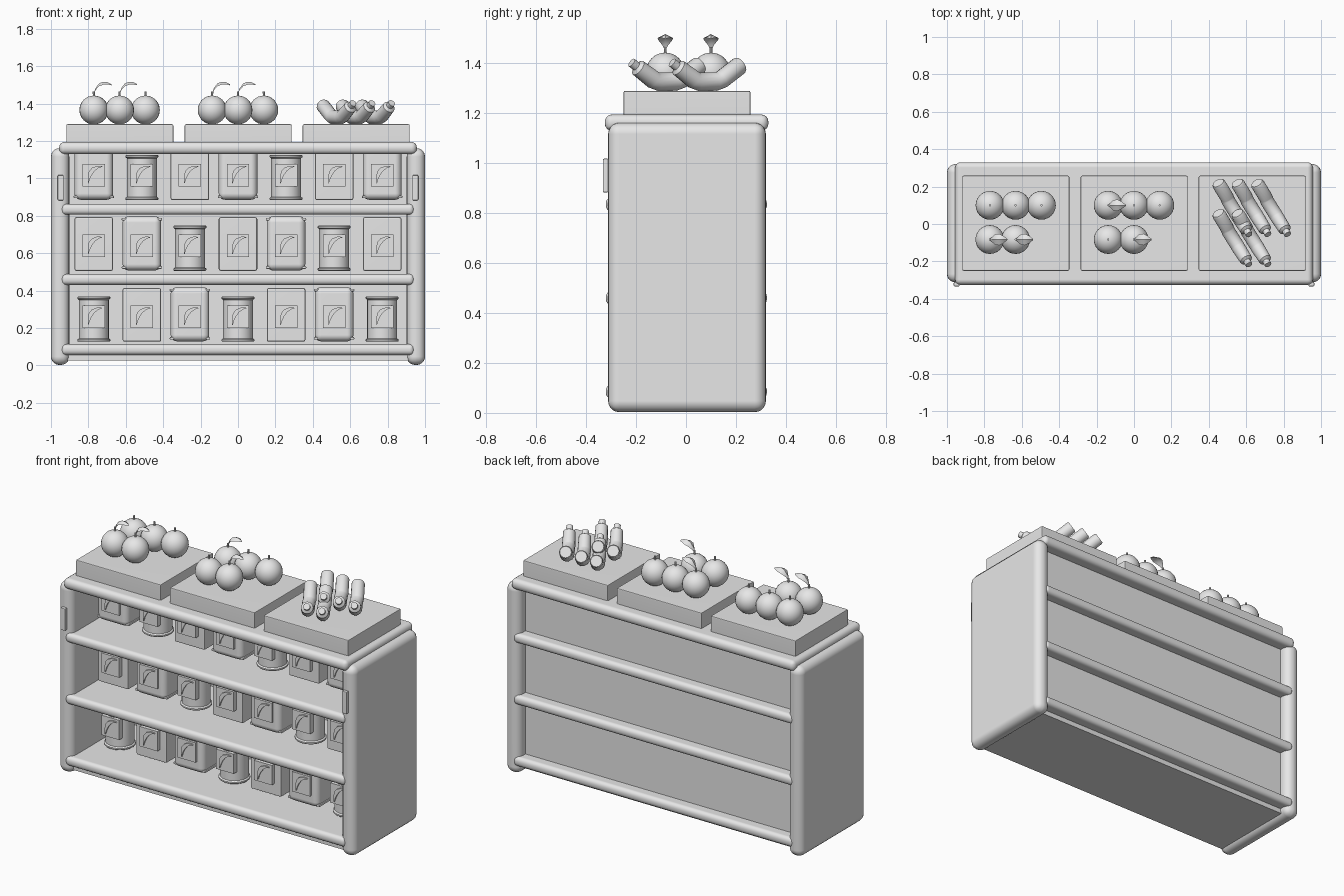
import bpy, bmesh, math
from mathutils import Vector

cube = bpy.data.objects.get("Cube")
if cube:
    bpy.data.objects.remove(cube, do_unlink=True)

grey = bpy.data.materials.new("plain_grey")
grey.use_nodes = True
grey.diffuse_color = (0.8, 0.8, 0.8, 1)
grey.node_tree.nodes["Principled BSDF"].inputs["Base Color"].default_value = (0.8, 0.8, 0.8, 1)


def finish(name, bm, at=(0, 0, 0)):
    """Turn a bmesh into a smooth-by-angle object."""
    bmesh.ops.recalc_face_normals(bm, faces=bm.faces[:])
    mesh = bpy.data.meshes.new(name)
    bm.to_mesh(mesh)
    bm.free()
    mesh.materials.append(grey)
    ob = bpy.data.objects.new(name, mesh)
    ob.location = at
    bpy.context.collection.objects.link(ob)
    bpy.ops.object.select_all(action='DESELECT')
    ob.select_set(True)
    bpy.context.view_layer.objects.active = ob
    bpy.ops.object.shade_smooth_by_angle(angle=math.radians(35))
    return ob


def box(name, x, y, z, round_by=0.0, segments=4):
    """Rounded box from (min, max) spans, with flat-looking large faces."""
    bm = bmesh.new()
    bmesh.ops.create_cube(bm, size=1)
    for v in bm.verts:
        v.co = [s[0] + (c + 0.5) * (s[1] - s[0]) for s, c in zip((x, y, z), v.co)]
    if round_by:
        bmesh.ops.bevel(bm, geom=bm.edges[:], offset=round_by, segments=segments,
                        profile=0.5, affect='EDGES')
    ob = finish(name, bm)
    ob.modifiers.new("flat_faces", 'WEIGHTED_NORMAL').keep_sharp = True
    bpy.ops.object.modifier_apply(modifier="flat_faces")
    return ob


def loft(name, rings, at=(0, 0, 0)):
    """Skin a list of equal-length point rings and cap both ends."""
    bm = bmesh.new()
    loops = [[bm.verts.new(p) for p in ring] for ring in rings]
    n = len(loops[0])
    for a, b in zip(loops, loops[1:]):
        for i in range(n):
            j = (i + 1) % n
            bm.faces.new((a[i], a[j], b[j], b[i]))
    bm.faces.new(loops[0])
    bm.faces.new(loops[-1])
    return finish(name, bm, at)


def lathe(name, profile, at=(0, 0, 0), sides=32):
    turns = [math.tau * i / sides for i in range(sides)]
    return loft(name, [[(r * math.cos(a), r * math.sin(a), z) for a in turns]
                       for r, z in profile], at)


def tube(name, path, at, sides=16):
    """Round tube through (x, y, z, radius) points."""
    pts = [Vector(p[:3]) for p in path]
    rings = []
    for i, p in enumerate(pts):
        d = (pts[min(i + 1, len(pts) - 1)] - pts[max(i - 1, 0)]).normalized()
        u = d.cross(Vector((0, 0, 1))).normalized()
        w = u.cross(d)
        rings.append([p + path[i][3] * (u * math.cos(a) + w * math.sin(a))
                      for a in (math.tau * k / sides for k in range(sides))])
    return loft(name, rings, at)


def copy_of(ob, name, at):
    new = bpy.data.objects.new(name, ob.data)
    new.location = at
    bpy.context.collection.objects.link(new)


# Cabinet
for side, s in (("left", 1), ("right", -1)):
    x = sorted((s * 0.902, s * 1.0))
    box(side + "_side_panel", x, (-0.312, 0.32), (0.003, 1.162), 0.045, 5)
    x = sorted((s * 0.932, s * 0.964))
    box(side + "_front_plate", x, (-0.333, -0.31), (0.883, 1.018), 0.005, 2)
box("back_panel", (-0.92, 0.92), (0.236, 0.256), (0.04, 1.15))
box("base_board", (-0.92, 0.92), (-0.285, 0.256), (0.026, 0.07))
for i, z in enumerate((0.085, 0.46, 0.835)):
    box(f"shelf_{i + 1}", (-0.945, 0.942), (-0.321, 0.324), (z - 0.029, z + 0.029), 0.024)
box("counter_top", (-0.956, 0.956), (-0.325, 0.33), (1.13, 1.195), 0.028)

# Display trays
for i, c in enumerate((-0.632, 0.001, 0.632)):
    box(f"tray_{i + 1}", (c - 0.286, c + 0.286), (-0.25, 0.258), (1.18, 1.29), 0.007, 2)


# Round fruit with stems and leaves
def fruit_mesh():
    bm = bmesh.new()
    bmesh.ops.create_uvsphere(bm, u_segments=24, v_segments=16, radius=0.077)
    return finish("fruit_1", bm, (-0.77, 0.1, 1.366))


def leaf_mesh():
    # Each ring: x, edge height, half width, rise of the middle rib
    rings = []
    for x, z, w, rib in ((.002, .014, .004, .003), (.01, .03, .012, .008),
                         (.028, .05, .028, .012), (.05, .058, .031, .013),
                         (.072, .06, .02, .009), (.094, .056, .003, .002)):
        rings.append([(x, -w, z), (x, 0, z + rib - .003), (x, w, z), (x, 0, z + rib + .003)])
    return loft("leaf_1", rings, (-0.77, -0.083, 1.443))


fruit = fruit_mesh()
stem = lathe("stem_1", [(0.005, 0), (0.006, 0.03)], (-0.77, 0.1, 1.435), 8)
leaf = leaf_mesh()
places = [(c + dx, y) for c in (-0.633, 0)
          for dx, y in ((-.138, .1), (0, .1), (.138, .1), (-.138, -.083), (0, -.083))]
for i, (x, y) in enumerate(places):
    if i:
        copy_of(fruit, f"fruit_{i + 1}", (x, y, 1.366))
        copy_of(stem, f"stem_{i + 1}", (x, y, 1.435))
for i in (4, 5, 9):
    copy_of(leaf, f"leaf_{i}", (*places[i], 1.443))
bpy.data.objects.remove(leaf, do_unlink=True)
copy_of(bpy.data.objects["leaf_4"], "leaf_10", (*places[3], 1.443))

# Bent long fruit
bend = [(0, 0, 0.105, 0.032), (0.004, -0.007, 0.1, 0.037), (0.047, -0.078, 0.045, 0.037),
        (0.055, -0.098, 0.037, 0.037), (0.1, -0.17, 0.037, 0.037),
        (0.111, -0.188, 0.044, 0.037), (0.15, -0.25, 0.092, 0.034),
        (0.154, -0.257, 0.098, 0.019), (0.165, -0.276, 0.113, 0.019)]
long_fruit = tube("long_fruit_1", bend, (0.45, 0.22, 1.29))
for i, (x, y) in enumerate(((.552, .22), (.657, .22), (.45, .058), (.552, .058))):
    copy_of(long_fruit, f"long_fruit_{i + 2}", (x, y, 1.29))


# Shelf goods: can, carton and jar, each standing on its own origin
def can():
    return [lathe("can", [(.084, 0), (.088, .004), (.088, .012), (.08, .018), (.08, .224),
                          (.088, .23), (.088, .238), (.084, .242), (.074, .242), (.072, .236)])]


def carton():
    return [box("carton", (-.103, .103), (-.066, .066), (0, .287), .01, 2)]


def jar():
    parts = [box("jar", (-.103, .103), (-.08, .08), (.002, .292), .034, 5)]
    for name, z in (("jar_foot", .011), ("jar_rim", .269)):
        parts.append(box(name, (-.108, .108), (-.068, .068), (z, z + .014), .005, 2))
    return parts


# Raised label blocks with a curved fruit picture
def label():
    plate = box("label", (-.06, .06), (-.093, -.06), (.074, .194))
    marks = ((.044, .18, .003), (.022, .178, .007), (-.002, .165, .011),
             (-.018, .145, .012), (-.026, .12, .008), (-.03, .09, .002))
    rings = []
    for x, z, w in marks:
        a, b = (x - w * .7, z + w * .7), (x + w * .7, z - w * .7)
        rings.append([(a[0], -.102, a[1]), (b[0], -.102, b[1]),
                      (b[0], -.092, b[1]), (a[0], -.092, a[1])])
    return [plate, loft("label_fruit", rings)]


kinds = [can(), carton(), jar()]
tag = label()
for row, z in enumerate((0.127, 0.506, 0.884)):
    for col in range(7):
        at = ((col - 3) * 0.257, -0.035, z)
        for part in kinds[(col + row) % 3] + tag:
            copy_of(part, f"{part.name}_{row + 1}_{col + 1}", at)
for part in sum(kinds, []) + tag:
    bpy.data.objects.remove(part, do_unlink=True)
